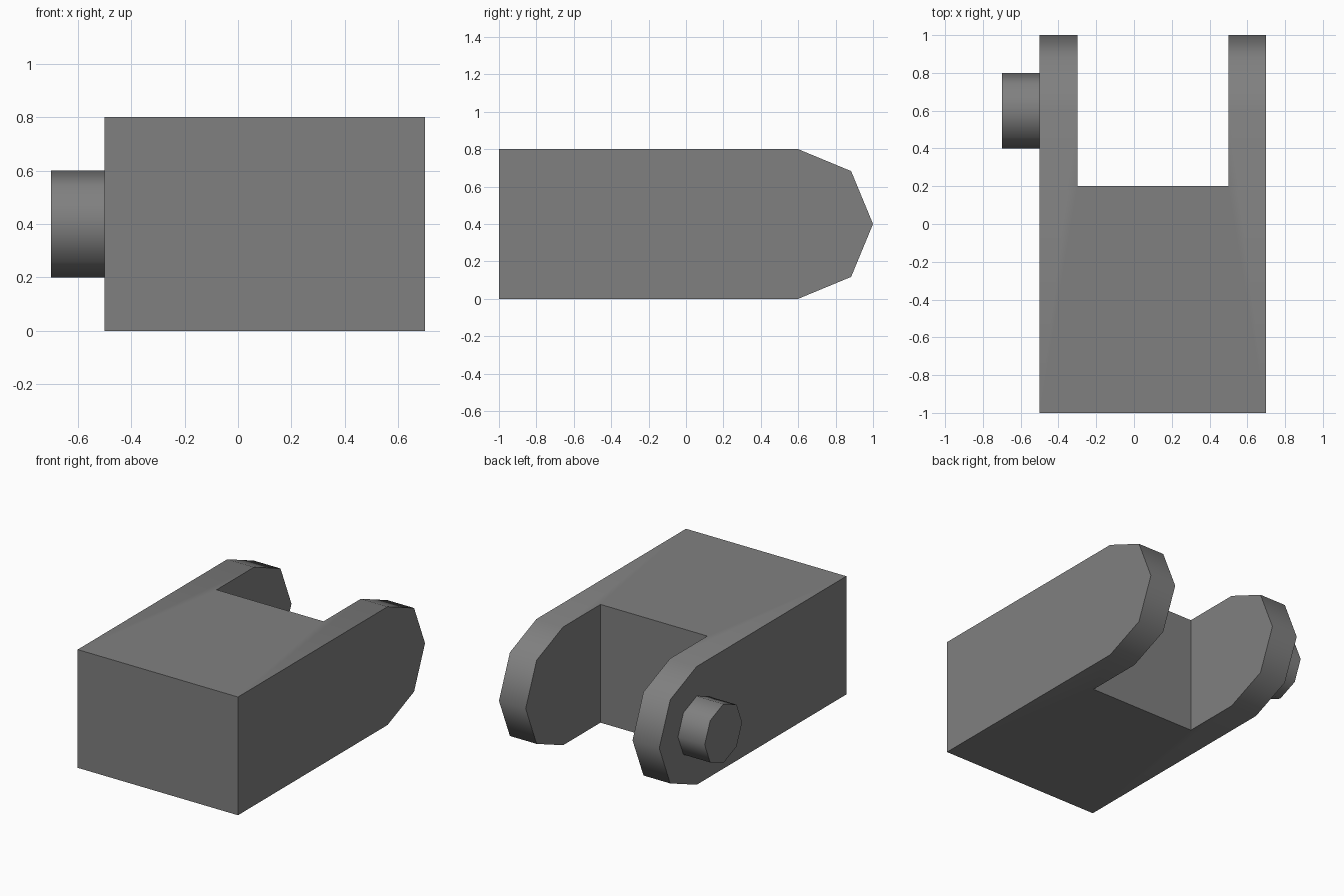
import bpy, bmesh, math

if "Cube" in bpy.data.objects:
    bpy.data.objects.remove(bpy.data.objects["Cube"])

grey = bpy.data.materials.new("grey")
grey.diffuse_color = (0.216, 0.216, 0.216, 1)
grey.use_nodes = True
grey.node_tree.nodes["Principled BSDF"].inputs["Base Color"].default_value = grey.diffuse_color

PIVOT_Y, PIVOT_Z = 0.6, 0.4


def arc(radius, start, end, steps):
    """Points in the side plane (y, z) around the hinge pivot."""
    angles = [math.radians(start + (end - start) * i / steps) for i in range(steps + 1)]
    return [(PIVOT_Y + radius * math.cos(a), PIVOT_Z + radius * math.sin(a)) for a in angles]


def extrude_x(name, profile, x0, x1):
    bm = bmesh.new()
    face = bm.faces.new([bm.verts.new((x0, y, z)) for y, z in profile])
    ext = bmesh.ops.extrude_face_region(bm, geom=[face])
    moved = [v for v in ext["geom"] if isinstance(v, bmesh.types.BMVert)]
    bmesh.ops.translate(bm, vec=(x1 - x0, 0, 0), verts=moved)
    bmesh.ops.recalc_face_normals(bm, faces=bm.faces)
    mesh = bpy.data.meshes.new(name)
    bm.to_mesh(mesh)
    bm.free()
    mesh.materials.append(grey)
    obj = bpy.data.objects.new(name, mesh)
    bpy.context.collection.objects.link(obj)
    return obj


def activate(obj):
    bpy.ops.object.select_all(action='DESELECT')
    obj.select_set(True)
    bpy.context.view_layer.objects.active = obj


# Block with a rounded hinge end
body = extrude_x("hinge_body", [(-1, 0)] + arc(0.4, -90, 90, 4) + [(-1, 0.8)], -0.5, 0.7)

# Slot that leaves two arms
cutter = extrude_x("slot_cutter", [(0.2, -0.5), (1.5, -0.5), (1.5, 1.5), (0.2, 1.5)], -0.3, 0.5)
cutter.hide_render = True
mod = body.modifiers.new("slot", 'BOOLEAN')
mod.operation = 'DIFFERENCE'
mod.solver = 'EXACT'
mod.object = cutter
activate(body)
bpy.ops.object.modifier_apply(modifier=mod.name)
bpy.data.objects.remove(cutter)

# Eight-sided pin on the outside of the left arm
pin = extrude_x("hinge_pin", arc(0.2, 0, 315, 7), -0.7, -0.5)

for obj in (body, pin):
    activate(obj)
    bpy.ops.object.shade_smooth_by_angle(angle=math.radians(50))
